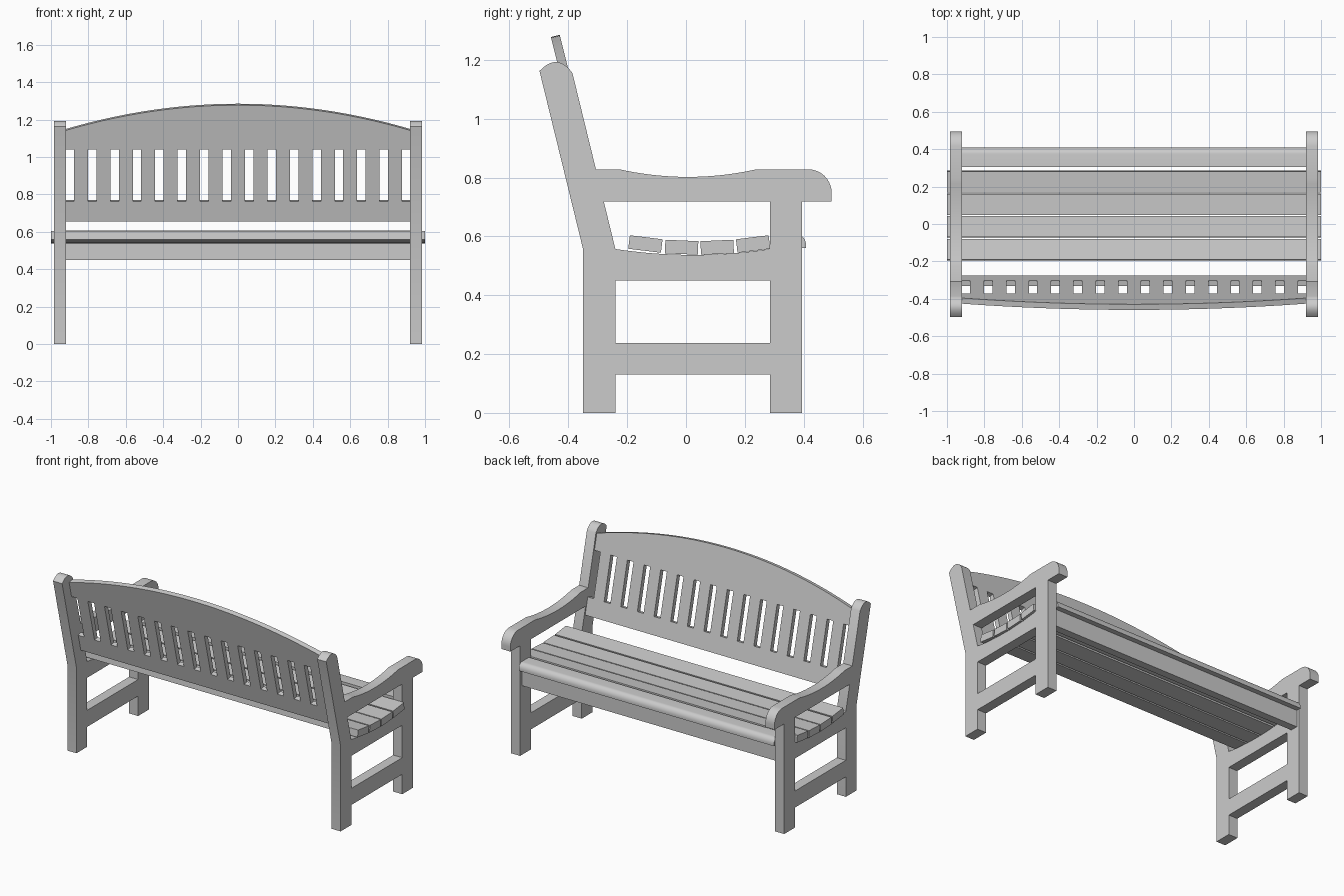
import bpy
import bmesh
from math import sin, cos, pi, radians, atan2
from mathutils import Vector

cube = bpy.data.objects.get("Cube")
if cube:
    bpy.data.objects.remove(cube)

# Single painted-timber colour
wood = bpy.data.materials.new("grey_timber")
wood.use_nodes = True
GREY = (0.6, 0.6, 0.6, 1)
wood.diffuse_color = GREY
wood.node_tree.nodes["Principled BSDF"].inputs["Base Color"].default_value = GREY

INNER, OUTER = 0.92, 0.985   # end frame thickness in x
LEAN = 0.247                 # backward run per unit of height


def finish(name, bm, mirror=False):
    bmesh.ops.recalc_face_normals(bm, faces=bm.faces)
    mesh = bpy.data.meshes.new(name)
    bm.to_mesh(mesh)
    bm.free()
    mesh.materials.append(wood)
    ob = bpy.data.objects.new(name, mesh)
    bpy.context.collection.objects.link(ob)
    if mirror:
        ob.modifiers.new("Mirror", 'MIRROR')
    bpy.ops.object.select_all(action='DESELECT')
    ob.select_set(True)
    bpy.context.view_layer.objects.active = ob
    bpy.ops.object.shade_smooth_by_angle(angle=radians(30))
    return ob


def extrude_profile(name, profile, x0, x1, mirror=False):
    """Extrude a (y, z) outline along x."""
    bm = bmesh.new()
    face = bm.faces.new([bm.verts.new((x0, y, z)) for y, z in profile])
    new = bmesh.ops.extrude_face_region(bm, geom=[face])["geom"]
    bmesh.ops.translate(bm, vec=(x1 - x0, 0, 0),
                        verts=[v for v in new if isinstance(v, bmesh.types.BMVert)])
    return finish(name, bm, mirror)


def frame_part(name, profile):
    return extrude_profile(name, profile, INNER, OUTER, mirror=True)


def rect(y0, y1, z0, z1):
    return [(y0, z0), (y1, z0), (y1, z1), (y0, z1)]


def ellipse(cy, cz, ry, rz, a0, a1, n):
    return [(cy + ry * cos(a0 + (a1 - a0) * i / n),
             cz + rz * sin(a0 + (a1 - a0) * i / n)) for i in range(n + 1)]


def bow(p, q, rise, n):
    """Shallow parabolic curve from p to q, bulging to the left of travel."""
    p, q = Vector(p), Vector(q)
    side = Vector((p.y - q.y, q.x - p.x)).normalized()
    return [tuple(p.lerp(q, i / n) + side * rise * 4 * (i / n) * (1 - i / n))
            for i in range(n + 1)]


# End frames: kinked back post with rounded head
head = bow((-0.386, 1.155), (-0.498, 1.162), -0.034, 12)
frame_part("back_post", [(-0.35, 0), (-0.24, 0), (-0.24, 0.557)] + head + [(-0.35, 0.557)])
frame_part("front_leg", rect(0.285, 0.395, 0, 0.718))
frame_part("lower_side_rail", rect(-0.24, 0.285, 0.13, 0.238))
frame_part("seat_side_rail", [(-0.24, 0.45), (0.285, 0.45)]
           + bow((0.285, 0.557), (-0.24, 0.557), 0.02, 16))

# Armrest with dipped top and rounded nose
frame_part("armrest", [(-0.28, 0.718), (0.495, 0.718)]
           + ellipse(0.415, 0.748, 0.08, 0.08, 0, pi / 2, 10)
           + bow((0.24, 0.828), (-0.227, 0.828), 0.026, 18)
           + [(-0.307, 0.828)])

# Seat slats laid along the dished rails
for i, (y, z, tilt) in enumerate([(-0.138, 0.574, -7), (-0.015, 0.563, -2.5),
                                  (0.106, 0.563, 2.5), (0.228, 0.574, 7)]):
    c, s = cos(radians(tilt)), sin(radians(tilt))
    outline = [(y + u * c - v * s, z + u * s + v * c)
               for u, v in rect(-0.056, 0.056, -0.023, 0.023)]
    extrude_profile(f"seat_slat_{i + 1}", outline, -1, 1)

# Front slat with a bullnose, and the rail below it
extrude_profile("front_seat_slat", [(0.304, 0.608), (0.304, 0.56), (0.408, 0.56)]
                + ellipse(0.375, 0.57, 0.033, 0.038, 0, pi / 2, 8), -INNER, INNER)
extrude_profile("front_rail", rect(0.325, 0.375, 0.45, 0.56), -INNER, INNER)

# Backrest: one pierced board with an arched top, cut into columns at the slots
PITCH, HALF_SLAT = 0.12, 0.0375
xs = [-INNER]
for k in range(-7, 8):
    xs += [k * PITCH - HALF_SLAT, k * PITCH, k * PITCH + HALF_SLAT]
xs.append(INNER)


def arch(x):
    return 1.15 + 0.135 * (1 - (x / INNER) ** 2)


def front_y(z):
    return -0.274 - LEAN * (z - 0.657)


bm = bmesh.new()
columns = [[bm.verts.new((x, front_y(z), z)) for z in (0.662, 0.77, 1.048, arch(x))]
           for x in xs]
for i, (a, b) in enumerate(zip(columns, columns[1:])):
    for row in range(3):
        if row == 1 and i % 3 == 0:   # open slot
            continue
        bm.faces.new((a[row], b[row], b[row + 1], a[row + 1]))
lean_angle = atan2(LEAN, 1)
new = bmesh.ops.extrude_face_region(bm, geom=bm.faces[:])["geom"]
bmesh.ops.translate(bm, vec=Vector((0, -cos(lean_angle), -sin(lean_angle))) * 0.031,
                    verts=[v for v in new if isinstance(v, bmesh.types.BMVert)])
finish("backrest", bm)
